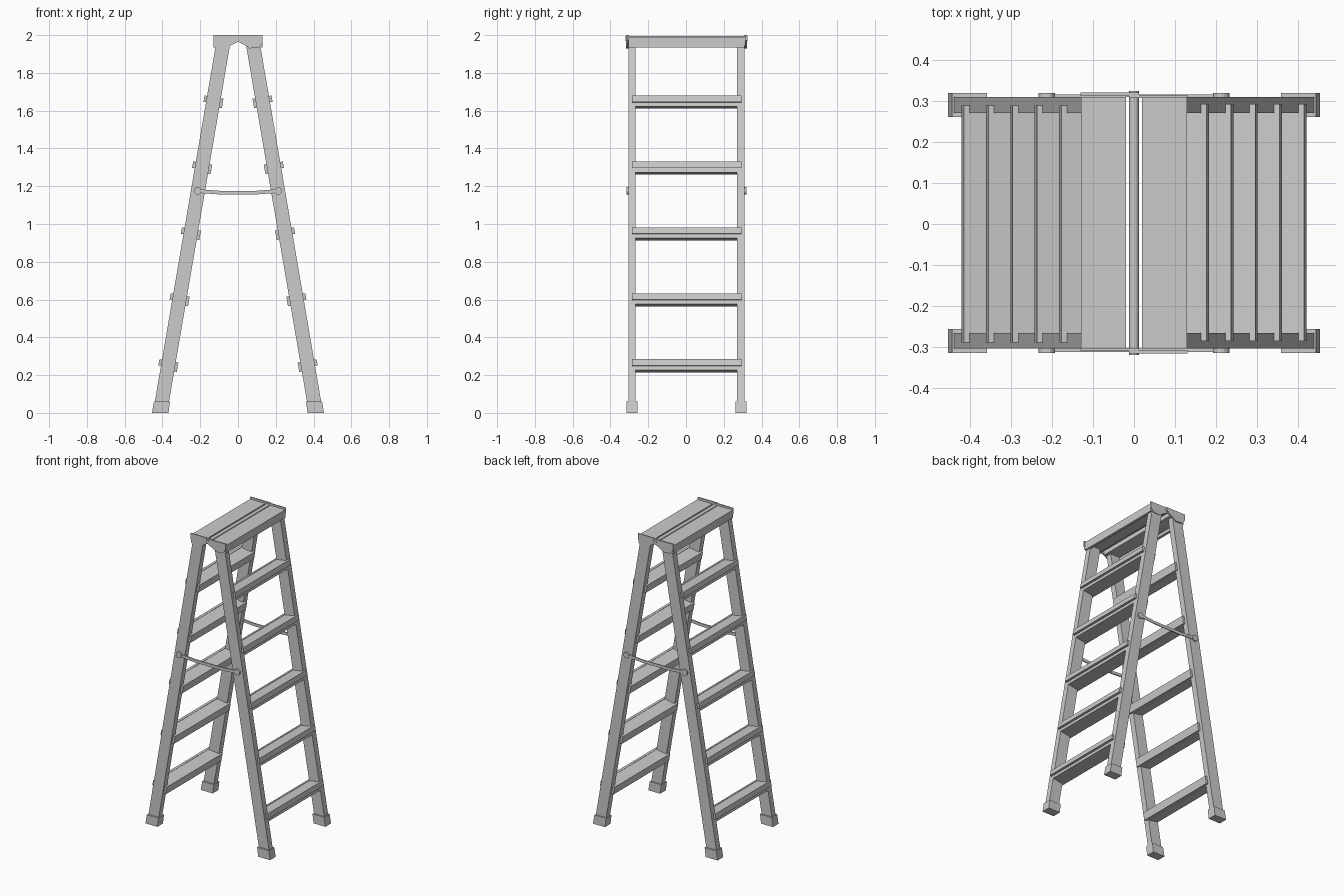
import bpy, bmesh
from math import cos, sin, atan, pi

if "Cube" in bpy.data.objects:
    bpy.data.objects.remove(bpy.data.objects["Cube"])

SLOPE = 0.171                      # rail lean, dx per dz
A = atan(SLOPE)
CX = 0.413                         # rail centre x at the floor


def prism(name, pts, y0, y1):
    """Extrude an x-z outline along y."""
    bm = bmesh.new()
    a = [bm.verts.new((x, y0, z)) for x, z in pts]
    b = [bm.verts.new((x, y1, z)) for x, z in pts]
    n = len(pts)
    bm.faces.new(a)
    bm.faces.new(b[::-1])
    for i in range(n):
        bm.faces.new((a[i], b[i], b[(i + 1) % n], a[(i + 1) % n]))
    bmesh.ops.recalc_face_normals(bm, faces=bm.faces)
    me = bpy.data.meshes.new(name)
    bm.to_mesh(me)
    bm.free()
    ob = bpy.data.objects.new(name, me)
    bpy.context.collection.objects.link(ob)
    return ob


def rect(x0, x1, z0, z1):
    return [(x0, z0), (x1, z0), (x1, z1), (x0, z1)]


def circle(x, z, r, n=16):
    return [(x + r * cos(2 * pi * i / n), z + r * sin(2 * pi * i / n)) for i in range(n)]


def tilted(u0, u1, v0, v1, zc, s):
    """Rectangle in rail-aligned coordinates around the rail centre at height zc."""
    xc = CX - SLOPE * zc
    return [(s * (xc + u * cos(A) - v * sin(A)), zc + u * sin(A) + v * cos(A))
            for u, v in rect(u0, u1, v0, v1)]


for s, side in ((1, "right"), (-1, "left")):
    def fx(pts):
        return [(s * x, z) for x, z in pts]
    dy = 0.004 if s > 0 else 0.0

    for y0, y1, f0, f1, end in ((-0.305, -0.267, -0.315, -0.257, "front"),
                                (0.271, 0.311, 0.262, 0.32, "back")):
        # side rails
        prism(f"{side}_{end}_rail",
              fx([(CX - 0.0375 - SLOPE * 0.02, 0.02), (CX + 0.0375 - SLOPE * 0.02, 0.02),
                  (CX + 0.0375 - SLOPE * 1.965, 1.965), (CX - 0.0375 - SLOPE * 1.965, 1.965)]),
              y0, y1)
        # rubber feet
        prism(f"{side}_{end}_foot",
              fx([(0.368, 0), (0.455, 0), (0.445, 0.06), (0.36, 0.06)]), f0, f1)

    # treads with overhanging lips on both edges
    for i in range(5):
        zc = 0.25 + 0.349 * i
        prism(f"{side}_tread_{i + 1}", tilted(-0.037, 0.037, -0.03, 0.024, zc, s), -0.27, 0.275)
        prism(f"{side}_tread_outer_lip_{i + 1}", tilted(0.036, 0.051, -0.008, 0.026, zc, s),
              -0.29 + dy, 0.29 + dy)
        prism(f"{side}_tread_inner_lip_{i + 1}", tilted(-0.051, -0.036, -0.025, 0.026, zc, s),
              -0.29 + dy, 0.29 + dy)

    # top platform half with outer apron
    prism(f"{side}_top_plate", fx(rect(0.02, 0.13, 1.955, 1.988)), -0.304, 0.311)
    prism(f"{side}_top_apron", fx(rect(0.112, 0.13, 1.935, 1.98)), -0.304, 0.311)

    # hinge end plates, overlapping at the centre
    outline = fx([(-0.012, 2.0), (0.131, 2.0), (0.131, 1.965), (0.122, 1.945), (0.105, 1.932),
                  (0.06, 1.93), (0.035, 1.948), (0.0, 1.965), (-0.012, 1.972)])
    if s > 0:
        ys = ((-0.317, -0.309), (0.308, 0.315))
    else:
        ys = ((-0.31, -0.303), (0.313, 0.322))
    for (y0, y1), end in zip(ys, ("front", "back")):
        prism(f"{side}_{end}_hinge_plate", outline, y0, y1)

# hinge pin
prism("hinge_pin", circle(0, 1.982, 0.012), -0.32, 0.325)

# spreader bars with round pivots
bar = [(-0.22, 1.165), (-0.1, 1.157), (0.1, 1.157), (0.22, 1.165),
       (0.22, 1.185), (0.1, 1.176), (-0.1, 1.176), (-0.22, 1.185)]
for y0, y1, p0, p1, end in ((-0.313, -0.305, -0.316, -0.304, "front"),
                            (0.311, 0.317, 0.31, 0.32, "back")):
    prism(f"{end}_spreader_bar", bar, y0, y1)
    for x in (-0.213, 0.213):
        prism(f"{end}_spreader_pivot", circle(x, 1.175, 0.02), p0, p1)
